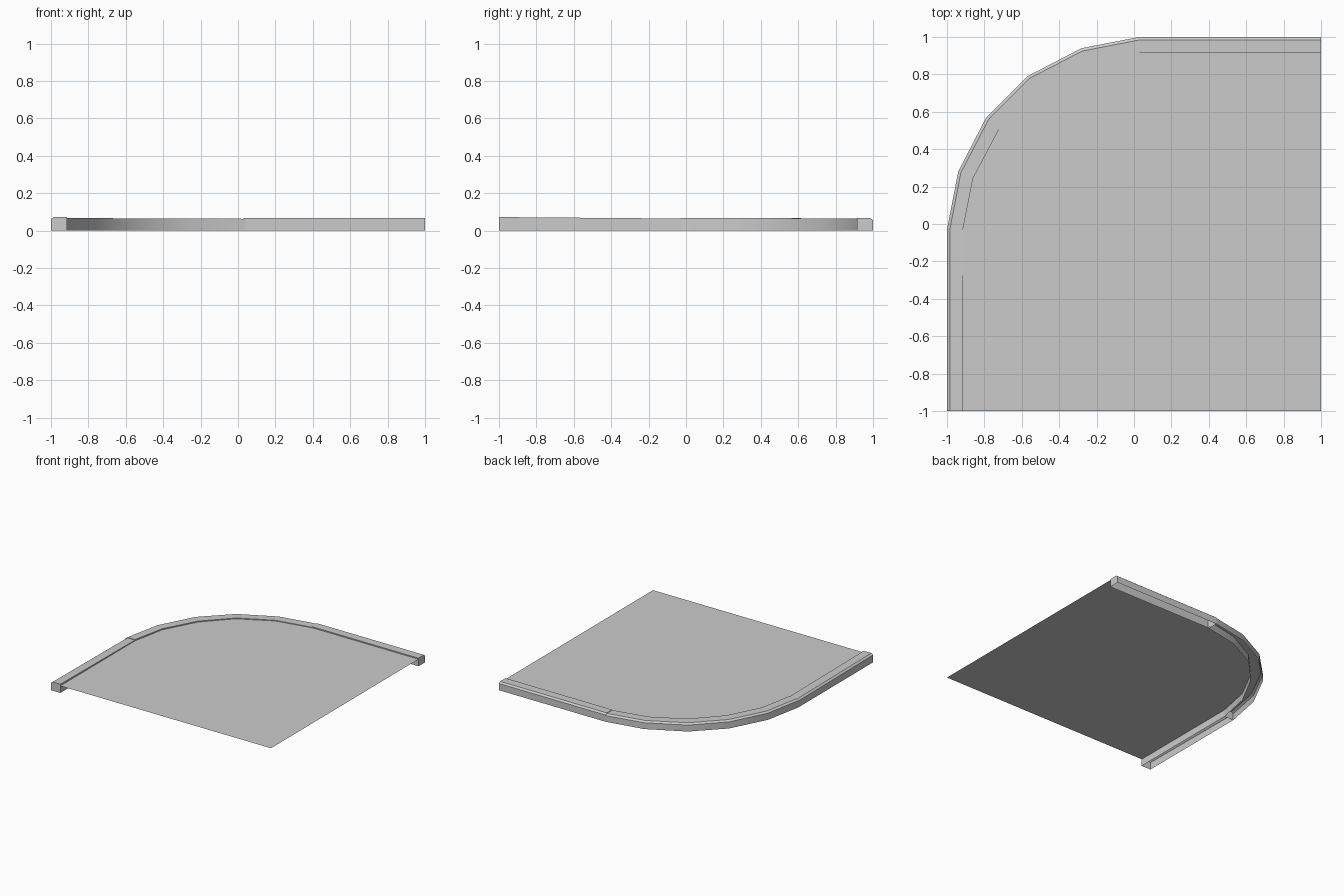
import bpy
import bmesh
from mathutils import Vector

cube = bpy.data.objects.get("Cube")
if cube:
    bpy.data.objects.remove(cube, do_unlink=True)

grey = bpy.data.materials.new("light_grey")
grey.use_nodes = True
colour = (0.6, 0.6, 0.6, 1)
grey.diffuse_color = colour
grey.node_tree.nodes["Principled BSDF"].inputs["Base Color"].default_value = colour

FLOOR_Z = 0.058

# Rounded corner: outer and inner edges, from the left run to the back run
outer = [(-1, -0.03), (-0.94, 0.28), (-0.79, 0.57), (-0.57, 0.79), (-0.28, 0.94), (0.03, 1)]
inner = [(-0.915, -0.03), (-0.86, 0.245), (-0.72, 0.51), (-0.52, 0.72), (-0.26, 0.855), (0.04, 0.915)]


def finish(name, bm):
    mesh = bpy.data.meshes.new(name)
    bm.to_mesh(mesh)
    bm.free()
    mesh.materials.append(grey)
    obj = bpy.data.objects.new(name, mesh)
    bpy.context.collection.objects.link(obj)
    return obj


def kerb(name, outs, ins, start_z, end_z, smooth=False):
    """Hollow kerb, open underneath and closed at both ends."""
    bm = bmesh.new()
    rings = []
    for i, (o, n) in enumerate(zip(outs, ins)):
        top = start_z + (end_z - start_z) * i / (len(outs) - 1)
        o, n = Vector(o), Vector(n)
        edge = o.lerp(n, 0.18)
        section = [(n, 0), (n, top), (edge, top), (o, top - 0.012), (o, 0)]
        rings.append([bm.verts.new((p.x, p.y, z)) for p, z in section])
    for a, b in zip(rings, rings[1:]):
        for k in range(len(a) - 1):
            bm.faces.new((a[k], a[k + 1], b[k + 1], b[k]))
    bm.faces.new(rings[0][::-1])
    bm.faces.new(rings[-1])
    bmesh.ops.recalc_face_normals(bm, faces=bm.faces)
    # Point the shell outwards: its top faces look up
    if sum(f.normal.z * f.calc_area() for f in bm.faces) < 0:
        bmesh.ops.reverse_faces(bm, faces=bm.faces)
    obj = finish(name, bm)
    if smooth:
        bpy.ops.object.select_all(action='DESELECT')
        obj.select_set(True)
        bpy.context.view_layer.objects.active = obj
        bpy.ops.object.shade_smooth_by_angle(angle=0.6)


kerb("left_kerb", [(-1, -1), outer[0]], [(-0.915, -1), inner[0]], 0.072, 0.064)
kerb("corner_kerb", outer, inner, 0.068, 0.063, smooth=True)
kerb("back_kerb", [outer[-1], (1, 1)], [(0.03, 0.915), (1, 0.915)], 0.067, 0.067)

# Thin floor sheet bounded by the inner edge of the kerb
bm = bmesh.new()
outline = [(-0.915, -1), *inner, (1, 0.915), (1, -1)]
floor = bm.faces.new([bm.verts.new((x, y, FLOOR_Z)) for x, y in outline])
floor.normal_update()
if floor.normal.z < 0:
    floor.normal_flip()
finish("floor_sheet", bm)
